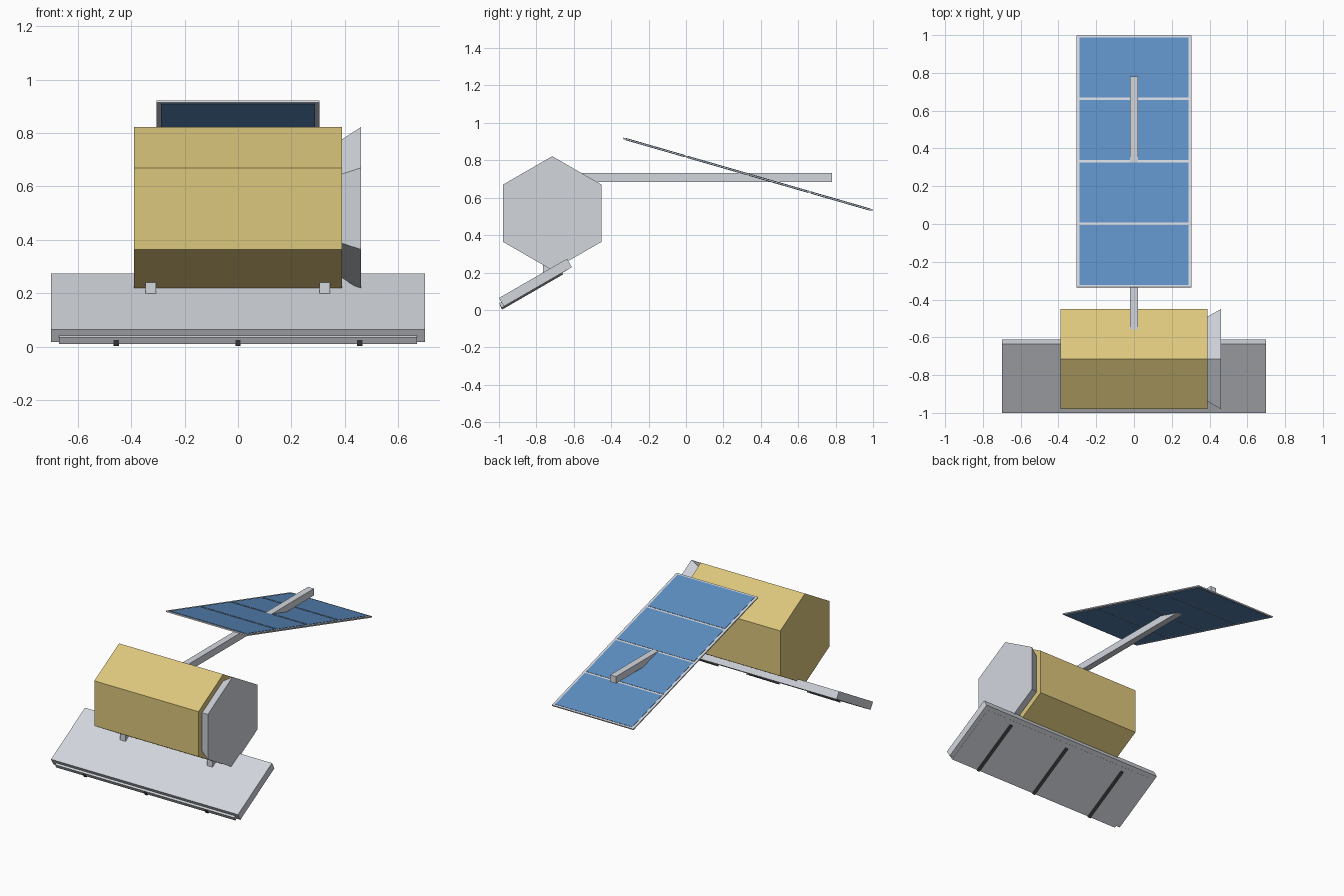
import bpy
import bmesh
from math import radians, sin, cos
from mathutils import Matrix, Vector

if "Cube" in bpy.data.objects:
    bpy.data.objects.remove(bpy.data.objects["Cube"])


def material(name, r, g, b):
    m = bpy.data.materials.new(name)
    m.use_nodes = True
    m.diffuse_color = (r, g, b, 1)
    m.node_tree.nodes["Principled BSDF"].inputs["Base Color"].default_value = (r, g, b, 1)
    return m


silver = material("silver", 0.65, 0.68, 0.73)
gold = material("gold foil", 0.72, 0.57, 0.205)
blue = material("solar blue", 0.112, 0.275, 0.546)
dark = material("dark grey", 0.07, 0.07, 0.075)


def finish(name, bm, mat, matrix):
    mesh = bpy.data.meshes.new(name)
    bmesh.ops.recalc_face_normals(bm, faces=bm.faces)
    bm.to_mesh(mesh)
    bm.free()
    mesh.materials.append(mat)
    ob = bpy.data.objects.new(name, mesh)
    ob.matrix_world = matrix
    bpy.context.collection.objects.link(ob)
    return ob


def box(name, mat, x, y, z, frame=Matrix()):
    """Box given by its ranges along the axes of a frame."""
    bm = bmesh.new()
    bmesh.ops.create_cube(bm, size=1)
    for v in bm.verts:
        v.co = Vector(r[0] if c < 0 else r[1] for c, r in zip(v.co, (x, y, z)))
    return finish(name, bm, mat, frame)


def hexagon(name, mat, x0, x1, r0, r1):
    """Six-sided prism along x with a corner at the top."""
    bm = bmesh.new()
    bmesh.ops.create_cone(bm, cap_ends=True, segments=6, radius1=r0, radius2=r1, depth=x1 - x0)
    # Put the cone axis along x and a corner up
    top = max(bm.verts, key=lambda v: v.co.y).co.copy()
    if abs(top.x) > 0.01:
        bmesh.ops.rotate(bm, verts=bm.verts, matrix=Matrix.Rotation(radians(30), 3, 'Z'))
    for v in bm.verts:
        v.co = Vector((v.co.z, v.co.x, v.co.y))
    return finish(name, bm, mat, Matrix.Translation(((x0 + x1) / 2, -0.715, 0.517)))


# Body and flared end shield
hexagon("body", gold, -0.39, 0.39, 0.305, 0.305)
hexagon("end_shield", silver, 0.39, 0.46, 0.26, 0.305)

# Tilted antenna slab with its backing plate and ribs
slab = Matrix.Translation((0, -0.974, 0.0187)) @ Matrix.Rotation(radians(30), 4, 'X')
box("antenna_slab", silver, (-0.7, 0.7), (0, 0.42), (0, 0.052), slab)
box("backing_plate", silver, (-0.67, 0.67), (-0.014, 0.39), (-0.001, 0.027), slab)
for i in (-1, 0, 1):
    x = i * 0.456
    box("antenna_rib", dark, (x - 0.01, x + 0.01), (-0.016, 0.36), (-0.01, 0.016), slab)

# Struts between body and slab
for x in (-0.327, 0.325):
    box("strut", silver, (x - 0.02, x + 0.02), (-0.765, -0.69), (0.19, 0.25))

# Boom carrying the solar panel
box("boom", silver, (-0.022, 0.022), (-0.6, 0.78), (0.685, 0.732))

# Solar panel: thin silver sheet with four slightly proud cells
tilt = radians(-16.1)
panel = Matrix.Translation((0, 0.331, 0.725)) @ Matrix.Rotation(tilt, 4, 'X')
half = 0.694
box("panel_frame", silver, (-0.305, 0.305), (-half, half), (-0.004, 0.004), panel)
pitch = (2 * half - 0.012) / 4
for i in range(4):
    y = (i - 2) * pitch
    box("solar_cell", blue, (-0.288, 0.288), (y + 0.007, y + pitch - 0.007), (-0.006, 0.006), panel)
